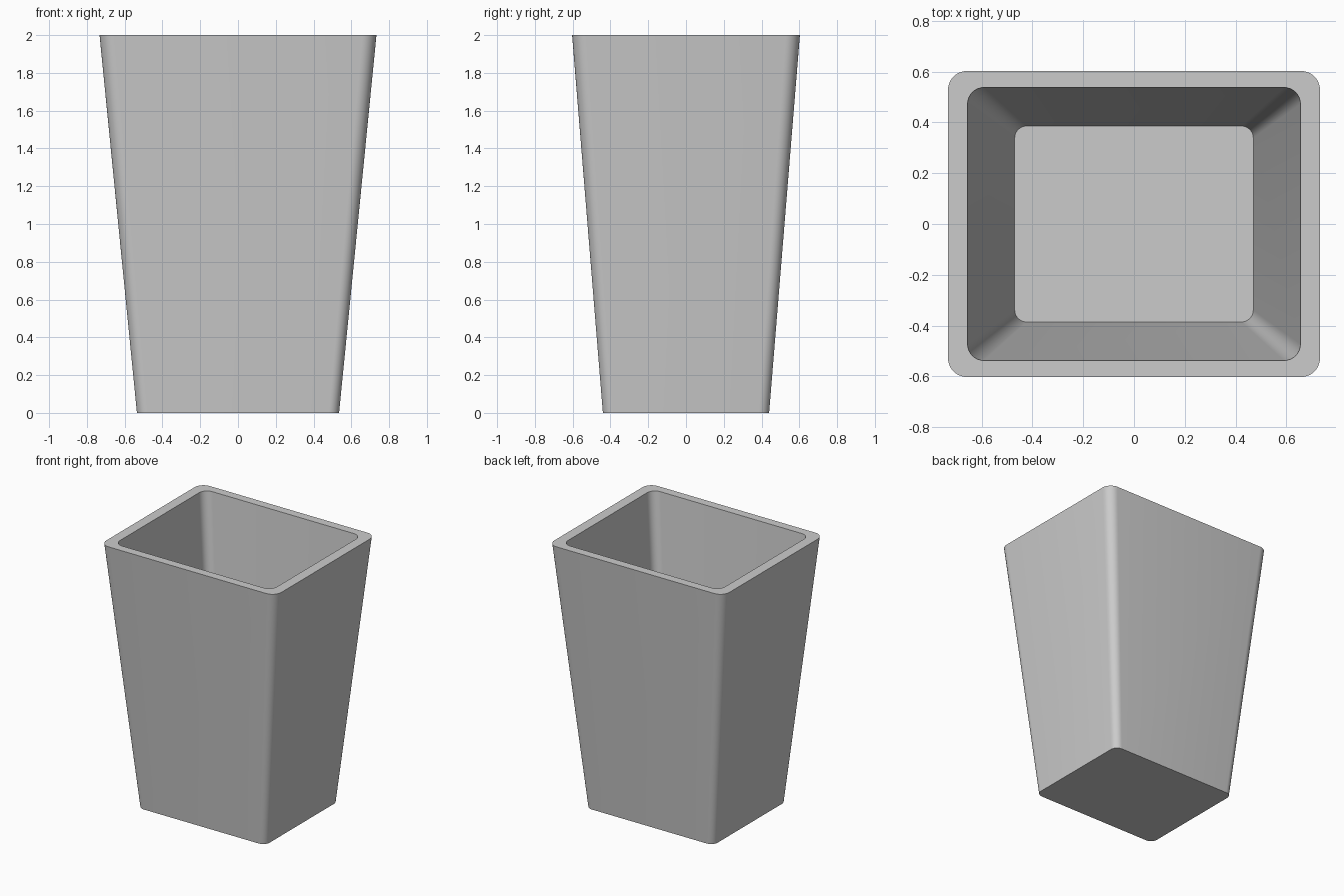
import bpy, bmesh, math

if "Cube" in bpy.data.objects:
    bpy.data.objects.remove(bpy.data.objects["Cube"])


def rounded_ring(bm, hx, hy, r, z, steps=8):
    """Rounded rectangle loop of vertices at height z."""
    ring = []
    for i, (sx, sy) in enumerate([(1, 1), (-1, 1), (-1, -1), (1, -1)]):
        for k in range(steps + 1):
            a = math.pi / 2 * (i + k / steps)
            ring.append(bm.verts.new((sx * (hx - r) + r * math.cos(a),
                                      sy * (hy - r) + r * math.sin(a), z)))
    return ring


# Tapered planter: outer wall, flat rim, inner wall, floor
sections = [
    (0.535, 0.44, 0.055, 0.0),
    (0.733, 0.603, 0.075, 2.0),
    (0.656, 0.538, 0.065, 2.0),
    (0.47, 0.386, 0.047, 0.13),
]
bm = bmesh.new()
rings = [rounded_ring(bm, *s) for s in sections]
n = len(rings[0])
for low, high in zip(rings, rings[1:]):
    for i in range(n):
        j = (i + 1) % n
        bm.faces.new((low[i], low[j], high[j], high[i]))
bm.faces.new(rings[0][::-1])
bm.faces.new(rings[-1])
bmesh.ops.recalc_face_normals(bm, faces=bm.faces)

mesh = bpy.data.meshes.new("planter")
bm.to_mesh(mesh)
bm.free()
planter = bpy.data.objects.new("planter", mesh)
bpy.context.collection.objects.link(planter)

# Smooth corners, crisp rim and base
bpy.context.view_layer.objects.active = planter
planter.select_set(True)
bpy.ops.object.shade_smooth_by_angle(angle=math.radians(30))
